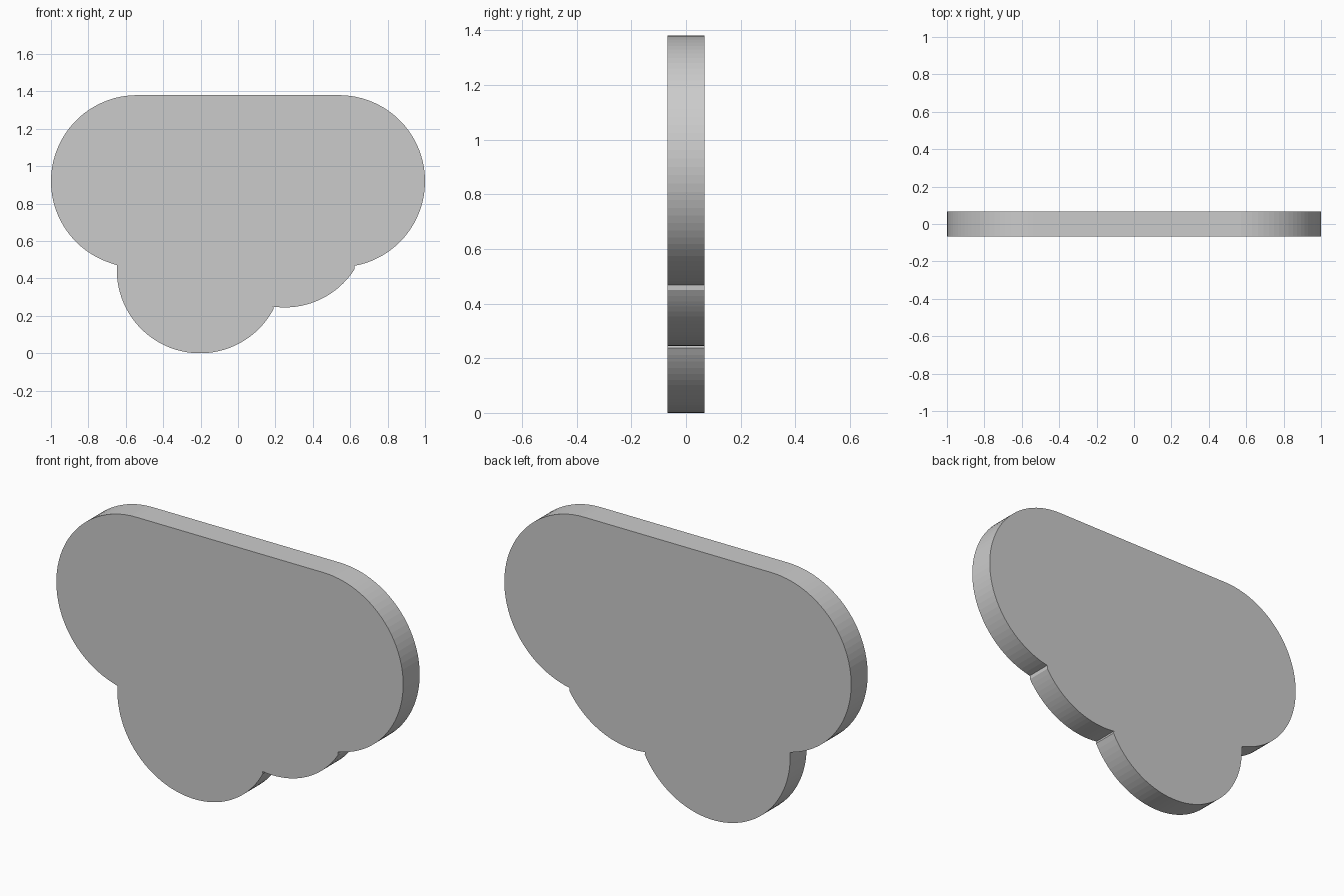
import bpy
import bmesh
from math import atan2, cos, sin, tau

if "Cube" in bpy.data.objects:
    bpy.data.objects.remove(bpy.data.objects["Cube"])

HALF_DEPTH = 0.068


def arc(cx, cz, r, start, end, steps):
    """Counter-clockwise arc about (cx, cz) between the directions of two points."""
    a = atan2(start[1] - cz, start[0] - cx)
    b = atan2(end[1] - cz, end[0] - cx)
    if b <= a:
        b += tau
    return [(cx + r * cos(a + (b - a) * i / steps),
             cz + r * sin(a + (b - a) * i / steps)) for i in range(steps + 1)]


# Points where neighbouring lobes meet
left_notch, low_notch, right_notch = (-0.648, 0.473), (0.188, 0.249), (0.625, 0.466)

# Cloud outline: low lobe, small right lobe, then the two big side lobes
outline = [left_notch]
outline += arc(-0.203, 0.447, 0.445, (-0.648, 0.44), (0.184, 0.243), 40)
outline += arc(0.25, 0.69, 0.443, low_notch, (0.618, 0.454), 20)
outline += arc(0.54, 0.922, 0.46, right_notch, (0.54, 1.382), 44)
outline += arc(-0.54, 0.922, 0.46, (-0.54, 1.382), left_notch, 44)[:-1]

# Extrude the outline into a flat slab
bm = bmesh.new()
front = bm.faces.new([bm.verts.new((x, -HALF_DEPTH, z)) for x, z in outline])
back = bmesh.ops.extrude_face_region(bm, geom=[front], use_keep_orig=True)
verts = [g for g in back["geom"] if isinstance(g, bmesh.types.BMVert)]
bmesh.ops.translate(bm, verts=verts, vec=(0, 2 * HALF_DEPTH, 0))
bmesh.ops.translate(bm, verts=bm.verts[:], vec=(0, 0, -min(v.co.z for v in bm.verts)))
bmesh.ops.recalc_face_normals(bm, faces=bm.faces[:])

mesh = bpy.data.meshes.new("cloud_slab")
bm.to_mesh(mesh)
bm.free()
bpy.context.collection.objects.link(bpy.data.objects.new("cloud_slab", mesh))
